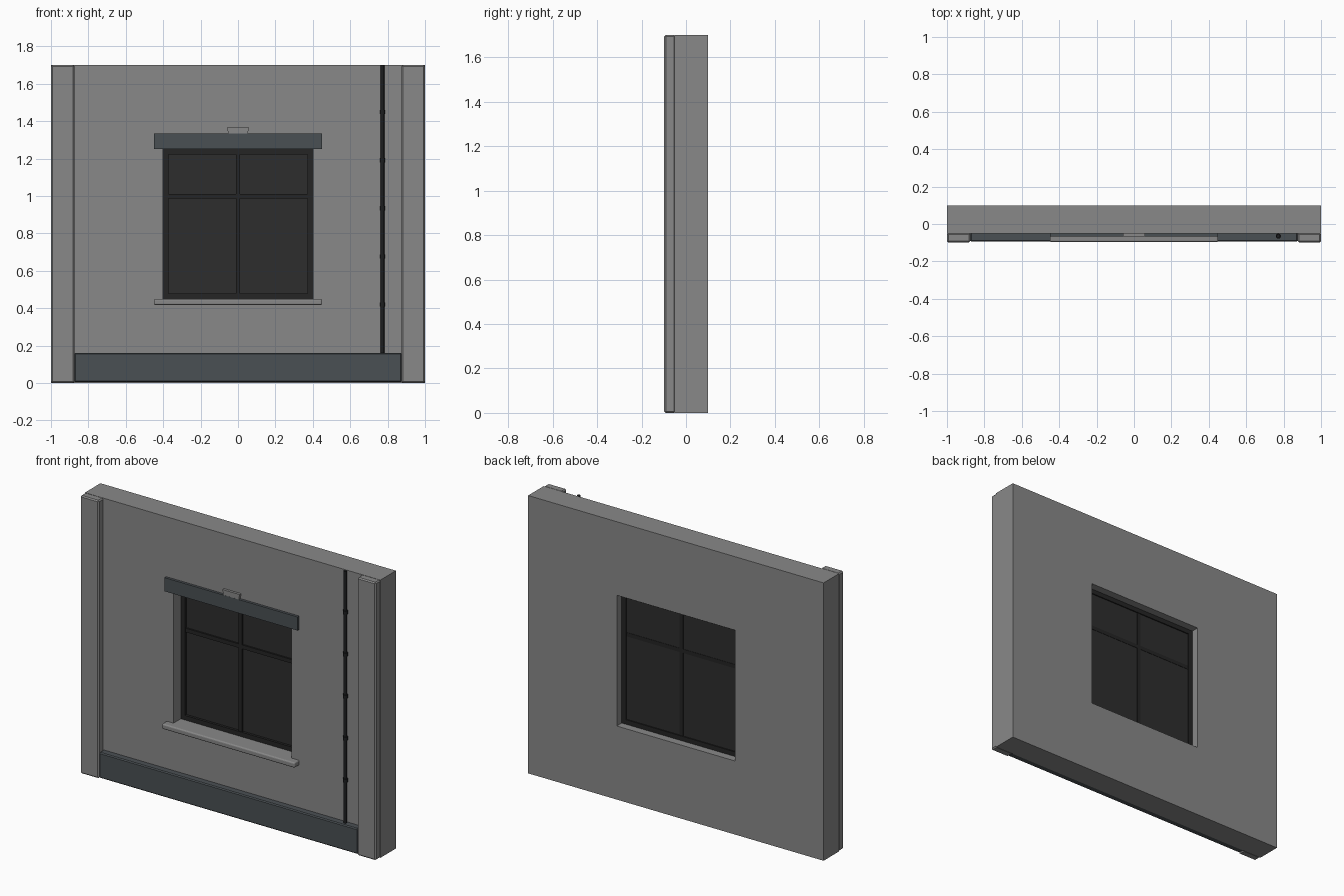
import bpy
import bmesh

cube = bpy.data.objects.get("Cube")
if cube:
    bpy.data.objects.remove(cube, do_unlink=True)


def make_material(name, rgb):
    mat = bpy.data.materials.new(name)
    mat.use_nodes = True
    colour = (*rgb, 1)
    mat.diffuse_color = colour
    mat.node_tree.nodes["Principled BSDF"].inputs["Base Color"].default_value = colour
    return mat


plaster = make_material("grey plaster", (0.25, 0.25, 0.25))
slate = make_material("blue slate", (0.068, 0.08, 0.088))
frame_black = make_material("frame black", (0.018, 0.018, 0.018))
glass_dark = make_material("dark glass", (0.027, 0.027, 0.027))
iron = make_material("black iron", (0.012, 0.013, 0.014))


def finish(bm, name, mat, bevel=0, segments=1):
    bmesh.ops.recalc_face_normals(bm, faces=bm.faces)
    mesh = bpy.data.meshes.new(name)
    bm.to_mesh(mesh)
    bm.free()
    mesh.materials.append(mat)
    obj = bpy.data.objects.new(name, mesh)
    bpy.context.collection.objects.link(obj)
    if bevel:
        mod = obj.modifiers.new("Bevel", "BEVEL")
        mod.width = bevel
        mod.segments = segments
    return obj


def box(name, x, y, z, mat, bevel=0, segments=1):
    bm = bmesh.new()
    bmesh.ops.create_cube(bm, size=1)
    for v in bm.verts:
        v.co = [lo + (c + 0.5) * (hi - lo) for c, (lo, hi) in zip(v.co, (x, y, z))]
    return finish(bm, name, mat, bevel, segments)


def ring(name, outer, inner, y, mat):
    """Rectangular slab with a rectangular opening; rects are (x0, x1, z0, z1)."""
    bm = bmesh.new()

    def loop(r, depth):
        corners = ((r[0], r[2]), (r[1], r[2]), (r[1], r[3]), (r[0], r[3]))
        return [bm.verts.new((cx, depth, cz)) for cx, cz in corners]

    loops = [loop(outer, y[0]), loop(inner, y[0]), loop(inner, y[1]), loop(outer, y[1])]
    for a, b in zip(loops, loops[1:] + loops[:1]):
        for i in range(4):
            j = (i + 1) % 4
            bm.faces.new((a[i], a[j], b[j], b[i]))
    return finish(bm, name, mat)


def rod(name, x, y, z0, z1, radius, mat, sides=12):
    bm = bmesh.new()
    bmesh.ops.create_cone(bm, cap_ends=True, segments=sides, radius1=radius,
                          radius2=radius, depth=z1 - z0)
    bmesh.ops.translate(bm, vec=(x, y, (z0 + z1) / 2), verts=bm.verts)
    for f in bm.faces:
        f.smooth = len(f.verts) == 4
    for e in bm.edges:
        e.smooth = all(len(f.verts) == 4 for f in e.link_faces)
    return finish(bm, name, mat)


FACE, BACK, FRONT, TOP = -0.052, 0.098, -0.098, 1.7
opening = (-0.4, 0.4, 0.45, 1.25)

# Wall, corner pilasters and plinth
ring("wall", (-1, 1, 0, TOP), opening, (FACE, BACK), plaster)
for side, sx in (("left", 1), ("right", -1)):
    box(side + "_pilaster", sorted((sx * 0.875, sx)), (FRONT, FACE + 0.004),
        (0, TOP), plaster, 0.007)
box("plinth", (-0.876, 0.876), (-0.094, FACE + 0.01), (0.004, 0.16), slate, 0.006)

# Window frame, glass and glazing bars
ring("window_frame", opening, (-0.372, 0.372, 0.478, 1.222), (0.018, 0.05), frame_black)
box("window_glass", (-0.38, 0.38), (0.033, 0.043), (0.47, 1.23), glass_dark)
box("window_mullion", (-0.012, 0.012), (0.022, 0.046), (0.475, 1.225), frame_black)
box("window_transom", (-0.375, 0.375), (0.023, 0.045), (0.986, 1.01), frame_black)

# Sill, lintel and keystone
box("window_sill", (-0.45, 0.45), (-0.096, FACE + 0.01), (0.418, 0.45), plaster, 0.008, 3)
box("lintel", (-0.45, 0.45), (-0.068, FACE + 0.01), (1.25, 1.333), slate)
keystone = box("keystone", (-0.058, 0.058), (-0.0675, FACE + 0.01), (1.27, 1.365), plaster)
for v in keystone.data.vertices:
    if v.co.z < 1.3:
        v.co.x *= 0.7

# Drainpipe with evenly spaced collars
PIPE_X, PIPE_Y = 0.772, -0.065
rod("drainpipe", PIPE_X, PIPE_Y, 0.155, TOP, 0.01, iron)
for i in range(5):
    z = 0.42 + i * 0.257
    rod(f"drainpipe_collar_{i + 1}", PIPE_X, PIPE_Y, z - 0.011, z + 0.011, 0.014, iron)
